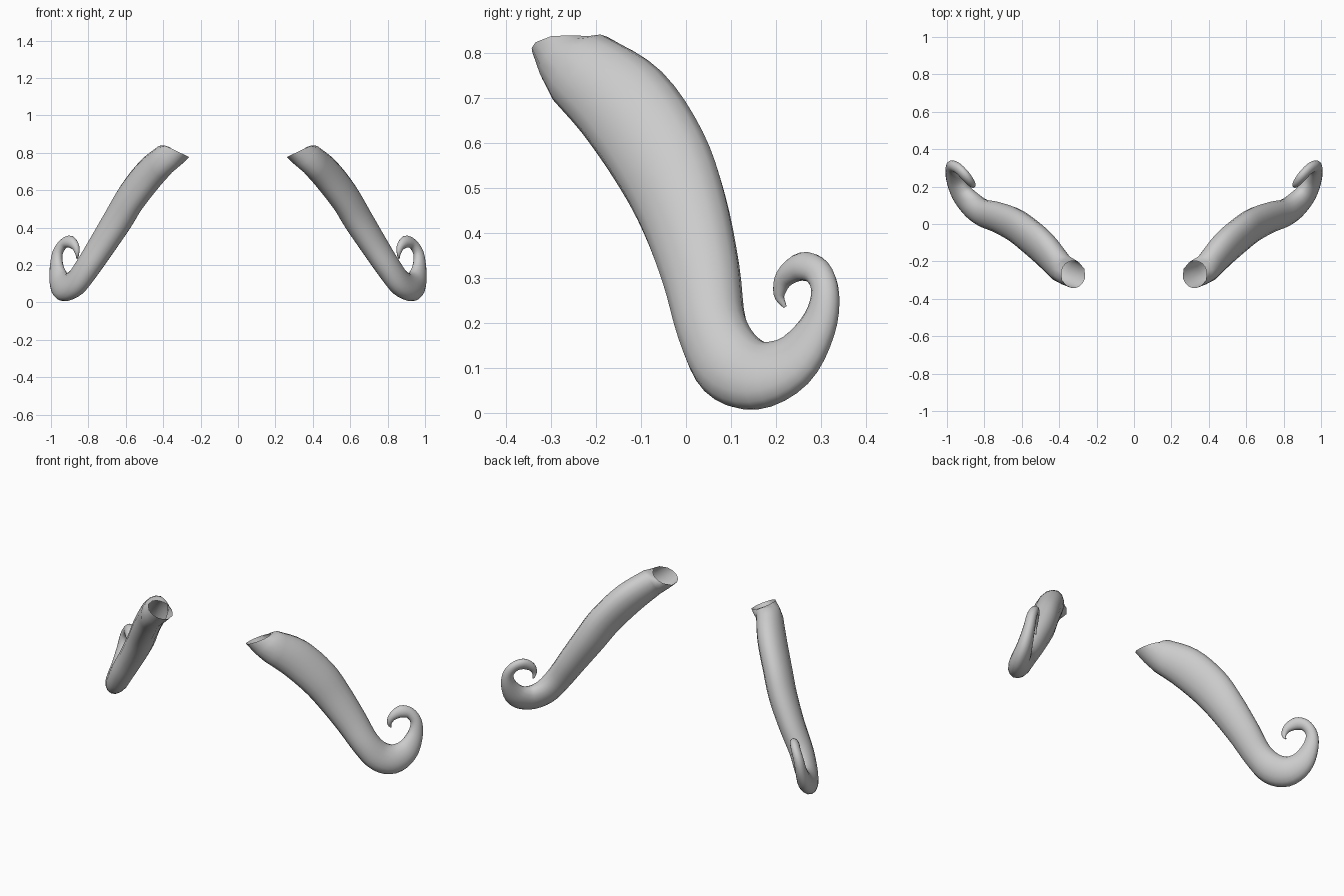
import bpy, bmesh, math
from mathutils import Vector

if "Cube" in bpy.data.objects:
    bpy.data.objects.remove(bpy.data.objects["Cube"])

SIDES, STEPS = 16, 4
PLANE_NORMAL = Vector((0.81, -0.42, 0.41)).normalized()   # plane of the curl
RIM_CENTRE = Vector((0.325, -0.27, 0.808))
RIM_NORMAL = Vector((-0.43, 0.0, 0.90)).normalized()
RIM_RADIUS = 0.073

# centre line: x, y, z, width in the curl plane, width across it
PATH = [
    (0.390, -0.235, 0.765, 0.185, 0.14),
    (0.478, -0.135, 0.680, 0.225, 0.15),
    (0.570, -0.055, 0.562, 0.225, 0.15),
    (0.640, -0.005, 0.445, 0.205, 0.15),
    (0.725, 0.033, 0.310, 0.180, 0.14),
    (0.805, 0.058, 0.187, 0.160, 0.13),
    (0.865, 0.100, 0.108, 0.168, 0.12),
    (0.920, 0.163, 0.083, 0.160, 0.105),
    (0.955, 0.238, 0.114, 0.132, 0.085),
    (0.970, 0.292, 0.190, 0.090, 0.065),
    (0.965, 0.309, 0.263, 0.064, 0.055),
    (0.935, 0.293, 0.312, 0.062, 0.050),
    (0.900, 0.256, 0.325, 0.066, 0.050),
    (0.870, 0.219, 0.300, 0.046, 0.040),
    (0.860, 0.207, 0.262, 0.025, 0.022),
    (0.860, 0.220, 0.235, 0.008, 0.008),
]

grey = bpy.data.materials.new("light_grey")
grey.diffuse_color = (0.6, 0.6, 0.6, 1)
grey.use_nodes = True
grey.node_tree.nodes["Principled BSDF"].inputs["Base Color"].default_value = grey.diffuse_color


def spline(points):
    """Catmull-Rom curve through all the points."""
    p = [Vector(q) for q in points]
    p = [2 * p[0] - p[1]] + p + [2 * p[-1] - p[-2]]
    out = []
    for i in range(1, len(p) - 2):
        a, b, c, d = p[i - 1:i + 3]
        for s in range(STEPS):
            t = s / STEPS
            out.append(0.5 * (2 * b + (c - a) * t + (2 * a - 5 * b + 4 * c - d) * t * t
                              + (3 * b - a - 3 * c + d) * t ** 3))
    return out + [p[-2]]


def build_horn(name, side):
    bm = bmesh.new()
    samples = spline(PATH)
    centres = [Vector(s[:3]) for s in samples]
    rings = []
    for i, s in enumerate(samples):
        tangent = (centres[min(i + 1, len(samples) - 1)] - centres[max(i - 1, 0)]).normalized()
        across = (PLANE_NORMAL - tangent * PLANE_NORMAL.dot(tangent)).normalized()
        inside = tangent.cross(across)
        offsets = []
        for k in range(SIDES):
            a = 2 * math.pi * k / SIDES
            offsets.append(inside * math.cos(a) * s[3] / 2 + across * math.sin(a) * s[4] / 2)
        if i == 0:
            # open slanted rim, then a blended ring below it
            rim = []
            for o in offsets:
                flat = o - tangent * (o.dot(RIM_NORMAL) / tangent.dot(RIM_NORMAL))
                rim.append(RIM_CENTRE + flat.normalized() * RIM_RADIUS)
            rings.append(rim)
            rings.append([r.lerp(centres[0] + o, 0.5) + o * 0.05 for r, o in zip(rim, offsets)])
        rings.append([centres[i] + o for o in offsets])
    loops = [[bm.verts.new((v.x * side, v.y, v.z)) for v in r] for r in rings]
    for r0, r1 in zip(loops, loops[1:]):
        for k in range(SIDES):
            j = (k + 1) % SIDES
            bm.faces.new((r0[k], r0[j], r1[j], r1[k]))
    bm.faces.new(loops[-1])                                # blunt tip
    bmesh.ops.recalc_face_normals(bm, faces=bm.faces)
    # the tube is open, so check the outward side on one wall face
    bm.faces.ensure_lookup_table()
    face = bm.faces[SIDES * 8]
    mid = sum((v.co for v in loops[8]), Vector()) / SIDES
    if face.normal.dot(face.calc_center_median() - mid) < 0:
        bmesh.ops.reverse_faces(bm, faces=bm.faces)
    mesh = bpy.data.meshes.new(name)
    bm.to_mesh(mesh)
    bm.free()
    mesh.materials.append(grey)
    obj = bpy.data.objects.new(name, mesh)
    bpy.context.collection.objects.link(obj)
    bpy.context.view_layer.objects.active = obj
    obj.select_set(True)
    bpy.ops.object.shade_smooth_by_angle(angle=math.radians(60))
    obj.select_set(False)


# mirrored pair of curled horns
build_horn("right_horn", 1)
build_horn("left_horn", -1)
